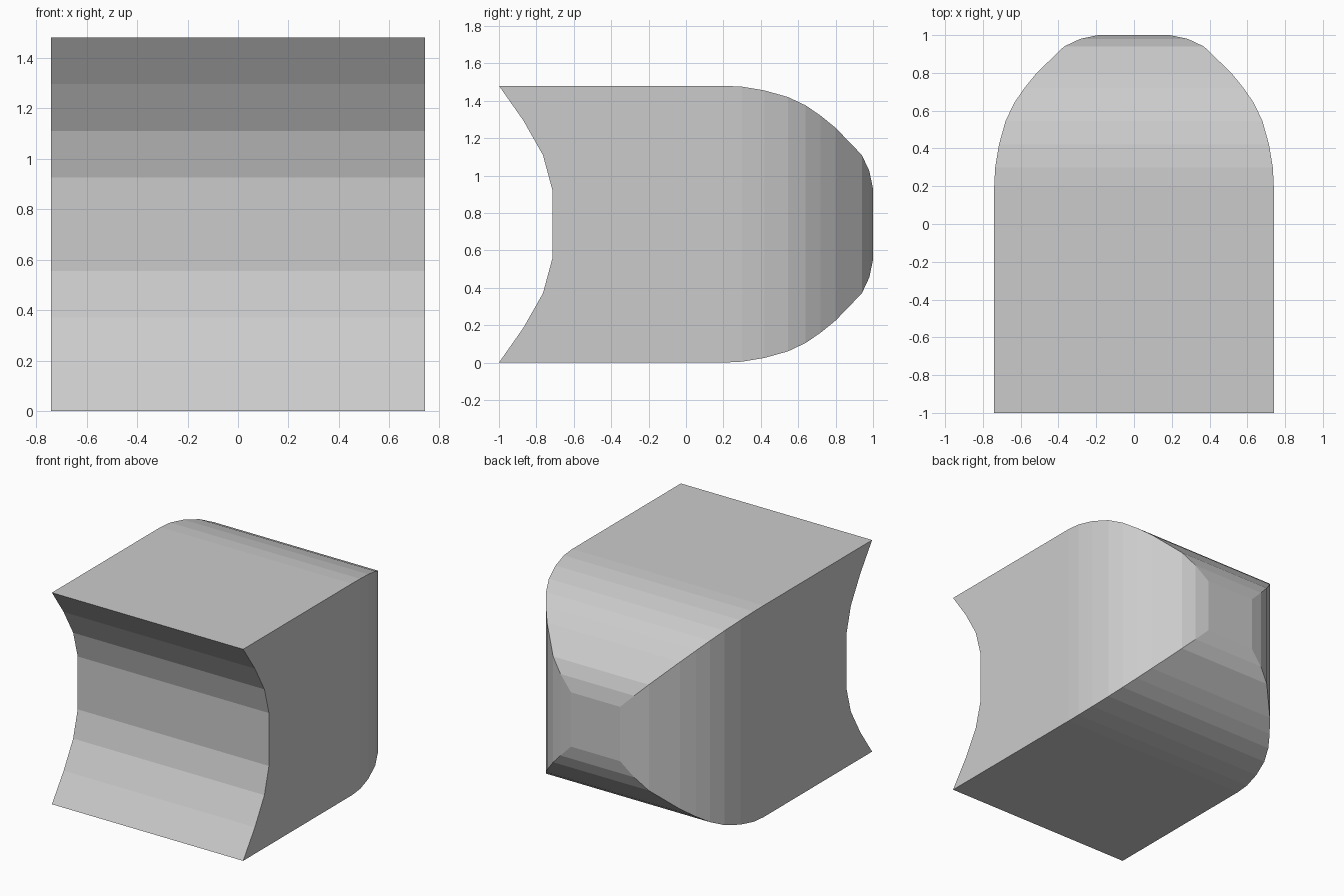
import bpy, bmesh

if "Cube" in bpy.data.objects:
    bpy.data.objects.remove(bpy.data.objects["Cube"])

H = 0.74  # half width and half height; every cross-section is a square

# (y, half size) along the rounded back
BACK = [(0.2, 0.74), (0.3, 0.735), (0.42, 0.715), (0.545, 0.68), (0.64, 0.635),
        (0.72, 0.58), (0.8, 0.515), (0.94, 0.37), (0.98, 0.285), (1.0, 0.19)]
# (y, height from centre) of the concave front, upper half
FRONT = [(-1.0, 0.74), (-0.87, 0.555), (-0.765, 0.37), (-0.715, 0.185)]

bm = bmesh.new()


def square(y, s):
    return [bm.verts.new((x * s, y, H + z * s))
            for x, z in ((-1, -1), (1, -1), (1, 1), (-1, 1))]


# Rounded back: square rings shrinking towards a flat end
rings = [square(y, s) for y, s in BACK]
for a, b in zip(rings, rings[1:]):
    for i in range(4):
        j = (i + 1) % 4
        bm.faces.new((a[i], a[j], b[j], b[i]))
bm.faces.new(rings[-1])

# Scooped front: strips running across the full width
profile = FRONT + [(y, -z) for y, z in reversed(FRONT)]
left, right = [[bm.verts.new((x, y, H + z)) for y, z in profile] for x in (-H, H)]
for i in range(len(profile) - 1):
    bm.faces.new((left[i], right[i], right[i + 1], left[i + 1]))

# Straight sides, top and bottom joining the front to the back
r = rings[0]
bm.faces.new(left + [r[0], r[3]])
bm.faces.new(right + [r[1], r[2]])
bm.faces.new((left[0], right[0], r[2], r[3]))
bm.faces.new((left[-1], right[-1], r[1], r[0]))

bmesh.ops.recalc_face_normals(bm, faces=bm.faces[:])
mesh = bpy.data.meshes.new("rounded_block")
bm.to_mesh(mesh)
bm.free()
bpy.context.collection.objects.link(bpy.data.objects.new("rounded_block", mesh))
